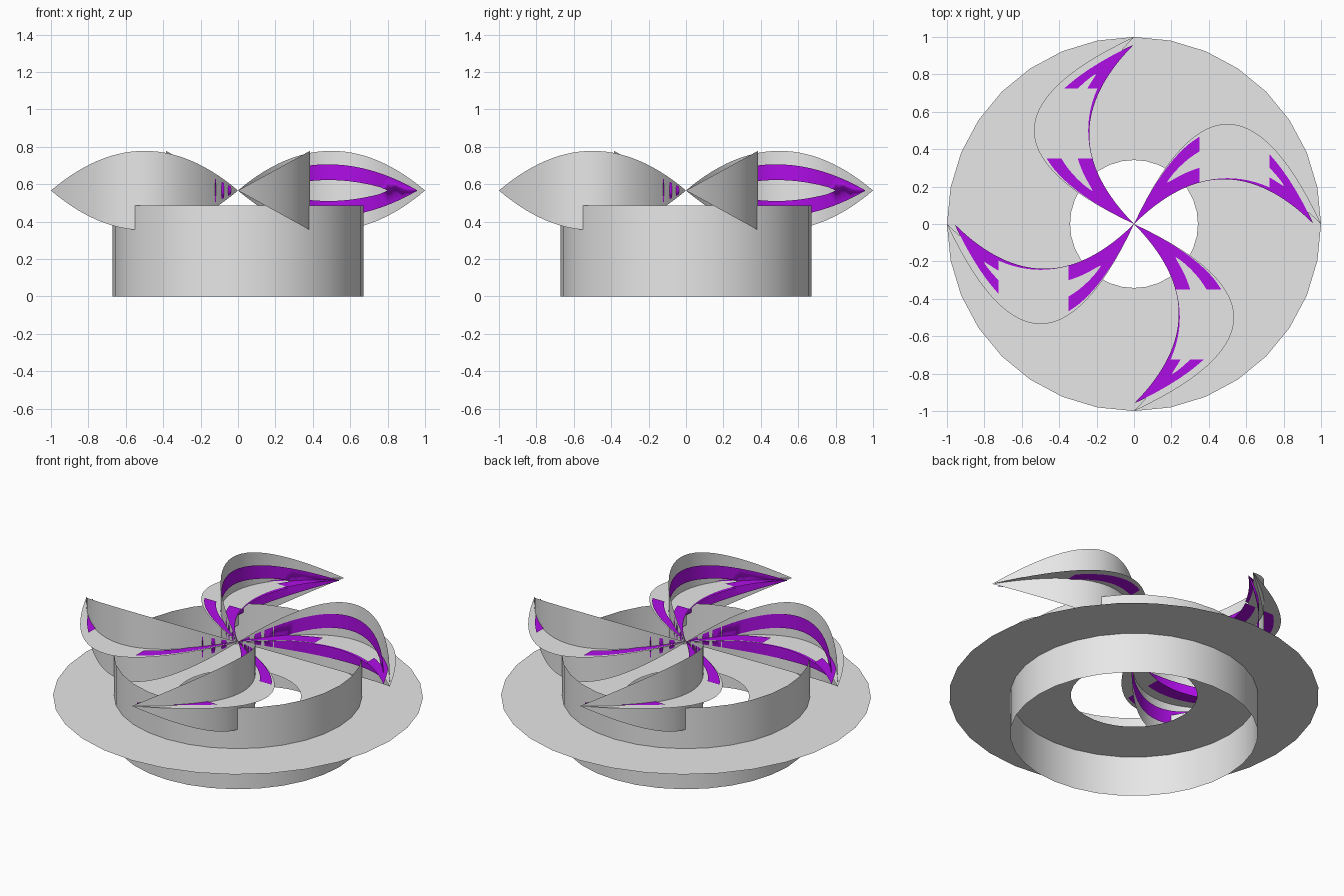
import bpy, bmesh, math

if "Cube" in bpy.data.objects:
    bpy.data.objects.remove(bpy.data.objects["Cube"])

ZC = 0.566          # height of the blade centre line


def material(name, rgb):
    m = bpy.data.materials.new(name)
    m.diffuse_color = (*rgb, 1)
    m.use_nodes = True
    m.node_tree.nodes["Principled BSDF"].inputs["Base Color"].default_value = m.diffuse_color
    return m


GREY = material("light grey", (0.8, 0.8, 0.8))
PURPLE = material("bright purple", (0.43, 0.004, 0.8))


def finish(name, bm, mat):
    bmesh.ops.remove_doubles(bm, verts=bm.verts[:], dist=1e-5)
    me = bpy.data.meshes.new(name)
    bm.to_mesh(me)
    bm.free()
    me.materials.append(mat)
    ob = bpy.data.objects.new(name, me)
    bpy.context.collection.objects.link(ob)
    for p in me.polygons:
        p.use_smooth = True
    return ob


def strip(bm, fa, fb, n, wrap=False):
    """Band of quads between two curves sampled at n steps."""
    rows = [(bm.verts.new(fa(i / n)), bm.verts.new(fb(i / n)))
            for i in range(n if wrap else n + 1)]
    for i in range(n):
        a, b = rows[i], rows[(i + 1) % len(rows)]
        bm.faces.new((a[0], b[0], b[1], a[1]))


def circle(r, z):
    return lambda t: (r * math.cos(t * math.tau), r * math.sin(t * math.tau), z)


# open drum and the flat ring around its middle
bm = bmesh.new()
strip(bm, circle(0.67, 0), circle(0.67, 0.485), 32, True)
finish("drum_wall", bm, GREY)
bm = bmesh.new()
strip(bm, circle(0.342, 0.242), circle(1.0, 0.242), 32, True)
for f in bm.faces:
    f.normal_update()
    if f.normal.z < 0:
        f.normal_flip()
finish("flat_ring", bm, GREY)


def bow(t):
    return max(0.0, 4 * t * (1 - t))


def hole(x):
    return 0.4 * math.sqrt(bow((x - 0.18) / 0.62))


def lens(length, rise, half, upright, v, x0, x1, dz=0.0):
    """Curve at fraction v across a bowed lens-shaped blade, from x0 to x1."""
    def at(t):
        x = x0 + (x1 - x0) * t
        b = bow(x / length)
        off = (v(x) if callable(v) else v) * half * b
        return (x, rise * b, ZC + off) if upright else (x, rise * b + off, ZC + dz)
    return at


def grey_blade(upright, rise, half):
    bm = bmesh.new()
    strip(bm, lens(1, rise, half, upright, -1, 0, 1),
          lens(1, rise, half, upright, 1, 0, 1), 28)
    return bm


def purple_band(upright, half, spans):
    bm = bmesh.new()
    for x0, x1, dz in spans:
        for s in (-1, 1):
            strip(bm, lens(0.96, 0.371, half, upright, lambda x: s * hole(x), x0, x1, dz),
                  lens(0.96, 0.371, half, upright, s, x0, x1, dz), 24)
    return bm


# four crossed blades, each with purple inlays along both sheets
for k in range(4):
    parts = [
        finish("blade_upright", grey_blade(True, 0.385, 0.212), GREY),
        finish("blade_flat", grey_blade(False, 0.39, 0.145), GREY),
        finish("inlay_upright", purple_band(True, 0.14, [(0, 0.96, 0)]), PURPLE),
        finish("inlay_flat", purple_band(False, 0.132, [
            (0, 0.35, 0.004), (0.35, 0.725, -0.004), (0.725, 0.96, 0.004)]), PURPLE),
    ]
    for ob in parts:
        ob.rotation_euler.z = k * math.pi / 2
